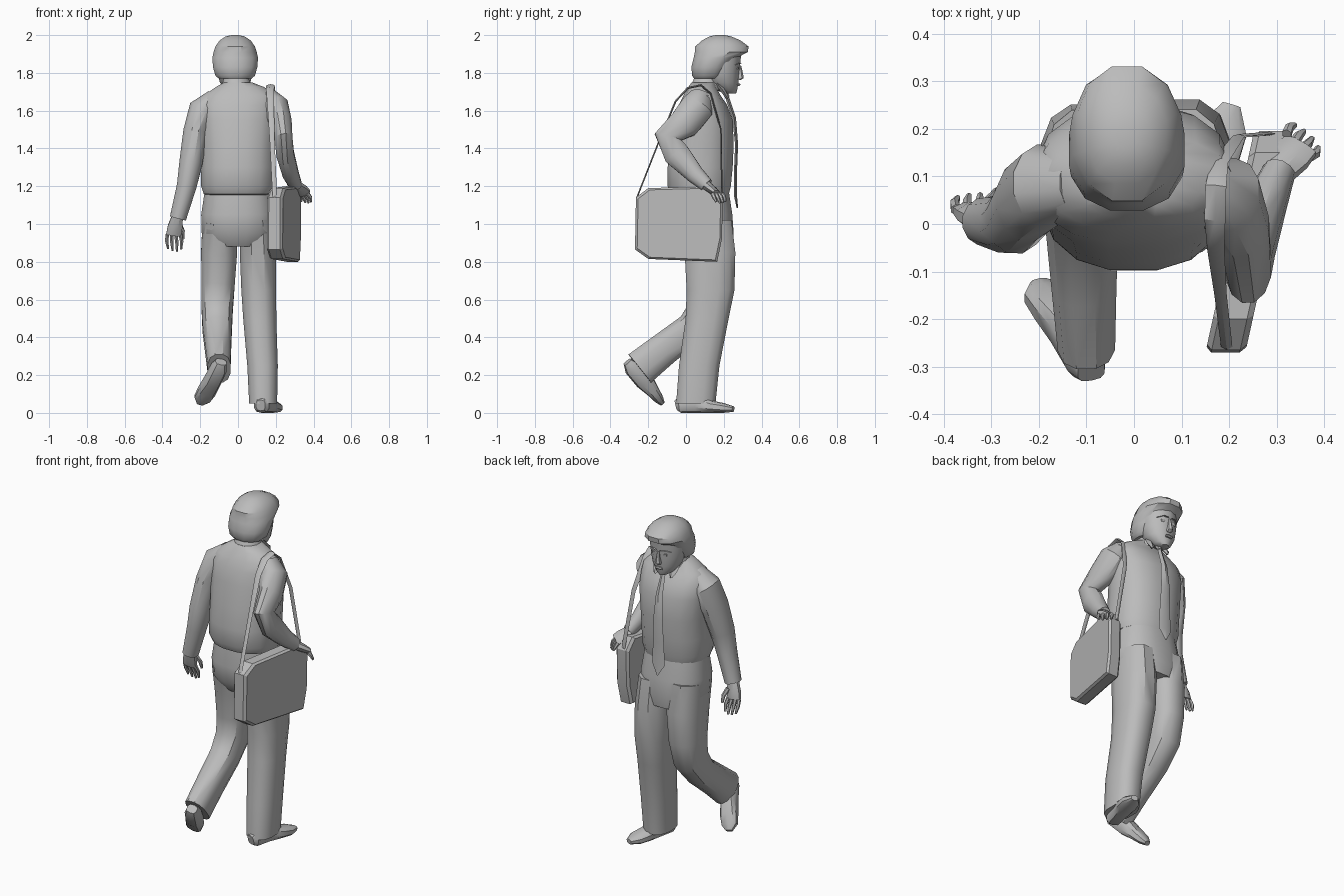
import bpy, math
from mathutils import Vector

grey = bpy.data.materials.new("plain_grey")
grey.diffuse_color = (0.5, 0.5, 0.5, 1)


def make(name, verts, faces, angle=35):
    me = bpy.data.meshes.new(name)
    me.from_pydata(verts, [], faces)
    me.materials.append(grey)
    me.shade_smooth()
    me.set_sharp_from_angle(angle=math.radians(angle))
    ob = bpy.data.objects.new(name, me)
    bpy.context.collection.objects.link(ob)
    return ob


def skin(name, rings, angle=35):
    """Join equal rings of points into a closed skin."""
    n = len(rings[0])
    faces = [list(range(n))[::-1], [(len(rings) - 1) * n + i for i in range(n)]]
    for r in range(len(rings) - 1):
        for i in range(n):
            j = (i + 1) % n
            faces.append((r * n + i, r * n + j, r * n + n + j, r * n + n + i))
    return make(name, [p for ring in rings for p in ring], faces, angle)


def loft(name, secs, n=12, level=False, e=1.0, angle=35):
    """Sections are (x, y, z, half width, half depth), level or square to the path."""
    pts = [Vector(s[:3]) for s in secs]
    rings = []
    for k, s in enumerate(secs):
        t = Vector((0, 0, 1))
        if not level:
            t = (pts[min(k + 1, len(pts) - 1)] - pts[max(k - 1, 0)]).normalized()
        u = (Vector((1, 0, 0)) - t * t.x).normalized()
        v = t.cross(u)
        ring = []
        for i in range(n):
            a = 2 * math.pi * (i + 0.5 * (n > 4)) / n
            c, d = math.cos(a), math.sin(a)
            ring.append(pts[k] + u * s[3] * math.copysign(abs(c) ** e, c)
                        + v * s[4] * math.copysign(abs(d) ** e, d))
        rings.append(ring)
    return skin(name, rings, angle)


# shirt with a loose hem over the belt
loft("shirt", [(0, .08, 1.15, .165, .13), (0, .075, 1.16, .185, .155), (0, .07, 1.2, .198, .17),
               (0, .075, 1.3, .198, .175), (0, .085, 1.42, .2, .17), (0, .095, 1.55, .21, .155),
               (0, .09, 1.63, .21, .13), (.012, .085, 1.68, .195, .1), (.01, .085, 1.725, .13, .075),
               (0, .095, 1.75, .075, .065)], 16, True, .85)
loft("collar", [(-.005, .1, 1.71, .09, .085), (-.01, .11, 1.77, .068, .07)], 12, True)

# trousers: hips, straight leg and trailing leg
loft("hips", [(0, .085, 1.2, .175, .14), (0, .088, 1.05, .198, .16), (0, .095, .95, .195, .16),
              (0, .115, .88, .15, .13)], 16, True, .85)
loft("right_trouser_leg", [(.1, .1, 1.02, .09, .145), (.105, .127, .85, .098, .138),
                           (.11, .13, .65, .095, .13), (.115, .112, .5, .09, .117),
                           (.13, .07, .25, .083, .11), (.133, .052, .05, .076, .107)], 12, True, .8)
loft("left_trouser_leg", [(-.1, .1, 1.02, .09, .145), (-.1, .125, .85, .098, .13),
                          (-.105, .13, .68, .09, .115), (-.11, .11, .55, .085, .1),
                          (-.11, .03, .45, .08, .085), (-.105, -.12, .335, .07, .09),
                          (-.1, -.245, .235, .062, .098)], 12, False, .8)

# shoes, each lofted from heel to toe
loft("right_shoe", [(.12, -.05, .04, .025, .03), (.125, -.03, .045, .042, .045),
                    (.145, .06, .05, .045, .05), (.17, .14, .032, .052, .032),
                    (.19, .2, .026, .05, .026), (.205, .25, .02, .02, .015)], 10, False, .7)
loft("left_shoe", [(-.09, -.31, .27, .03, .025), (-.1, -.285, .24, .043, .045),
                   (-.135, -.22, .17, .045, .05), (-.165, -.175, .115, .05, .035),
                   (-.19, -.145, .075, .045, .026), (-.2, -.125, .05, .02, .014)], 10, False, .7)

# sleeves
loft("left_sleeve", [(-.12, .085, 1.67, .05, .06), (-.185, .08, 1.6, .08, .09),
                     (-.225, .05, 1.48, .068, .09), (-.25, .01, 1.32, .063, .075),
                     (-.272, 0, 1.2, .054, .062), (-.318, .005, 1.03, .045, .05)], 12)
loft("right_sleeve", [(.15, .08, 1.68, .05, .06), (.195, .06, 1.62, .075, .09),
                      (.225, -.01, 1.53, .062, .085), (.24, -.095, 1.46, .05, .075),
                      (.25, -.05, 1.37, .048, .072), (.28, .05, 1.26, .044, .05),
                      (.305, .11, 1.205, .035, .038)], 12)


def hand(side, palm, base, spread, reach, thumb):
    """Palm, four bent fingers and a thumb."""
    loft(side + "_palm", palm, 8)
    base, spread, reach = Vector(base), Vector(spread), Vector(reach)
    for i in range(4):
        a = base + spread * (i - 1.5)
        length = (.85, 1, 1.05, .9)[i]
        b = a + reach * .55 * length + spread * (i - 1.5) * .15
        c = a + reach * length + Vector((0, 0, -.012))
        loft(f"{side}_finger_{i + 1}", [(*a, .011, .012), (*b, .01, .011), (*c, .006, .006)], 6)
    loft(side + "_thumb", thumb, 6)


hand("left", [(-.318, .005, 1.05, .03, .03), (-.333, .02, .985, .042, .028), (-.34, .03, .94, .044, .018)],
     (-.34, .03, .945), (.023, 0, 0), (.005, .03, -.075),
     [(-.31, .04, 1.0, .014, .015), (-.292, .06, .96, .012, .012), (-.29, .07, .92, .007, .007)])
hand("right", [(.3, .1, 1.21, .03, .028), (.328, .14, 1.18, .045, .024), (.35, .165, 1.16, .042, .017)],
     (.345, .165, 1.16), (.016, -.016, 0), (.02, .022, -.035),
     [(.3, .13, 1.18, .014, .014), (.292, .165, 1.15, .012, .012), (.3, .185, 1.125, .007, .007)])

# neck, face and hair
hx = -.015
loft("neck", [(-.005, .1, 1.7, .06, .06), (-.01, .125, 1.76, .06, .062), (hx, .15, 1.82, .065, .07)], 10)
loft("face", [(hx, .235, 1.69, .025, .03), (hx, .22, 1.705, .05, .05), (hx, .195, 1.75, .083, .083),
              (hx, .185, 1.8, .096, .098), (hx, .185, 1.85, .102, .102), (hx, .185, 1.92, .1, .11)], 14, True)
loft("nose", [(hx, .28, 1.84, .008, .012), (hx, .285, 1.8, .012, .016),
              (hx, .286, 1.772, .018, .02), (hx, .275, 1.762, .014, .012)], 6, True, 1, 25)
loft("hair", [(hx, .115, 1.77, .09, .075), (hx, .12, 1.785, .108, .09), (hx, .13, 1.83, .121, .105),
              (hx, .155, 1.88, .125, .118), (hx, .187, 1.91, .118, .145), (hx, .19, 1.94, .108, .146),
              (hx, .187, 1.972, .085, .105), (hx, .182, 1.993, .052, .06), (hx, .18, 2.0, .02, .025)],
     12, True, .92)
for sx in (-1, 1):
    side = "left" if sx < 0 else "right"
    loft(side + "_eyebrow", [(hx + sx * .015, .286, 1.848, .006, .008), (hx + sx * .04, .278, 1.852, .006, .01),
                             (hx + sx * .065, .26, 1.842, .005, .007)], 6, True)
    loft(side + "_eye", [(hx + sx * .035, .273, 1.817, .014, .006), (hx + sx * .035, .275, 1.83, .016, .006)], 8, True)
    loft(side + "_collar_point", [(hx + sx * .05, .165, 1.745, .02, .012), (sx * .05, .2, 1.70, .03, .012),
                                  (sx * .055, .22, 1.665, .006, .008)], 4)
loft("lips", [(hx, .276, 1.73, .022, .006), (hx, .282, 1.737, .026, .007), (hx, .28, 1.745, .02, .006)], 8, True)

# necktie hanging clear of the shirt
loft("tie_knot", [(0, .195, 1.72, .022, .014), (0, .22, 1.67, .014, .012)], 6)
loft("tie", [(0, .215, 1.68, .014, .01), (0, .255, 1.56, .022, .01), (0, .268, 1.42, .03, .008),
             (0, .262, 1.28, .036, .008), (0, .262, 1.15, .042, .008), (0, .272, 1.085, .004, .004)], 4)

# shoulder bag: rounded panel turned outward at the front
outline = [(-.265, 1.14), (-.2, 1.19), (.15, 1.2), (.195, 1.13), (.19, .92), (.165, .8), (-.2, .815), (-.27, .865)]
rings = []
for off, s in ((-.042, .95), (-.03, 1), (.03, 1), (.042, .95)):
    ring = []
    for y, z in outline:
        y, z = -.035 + (y + .035) * s, 1 + (z - 1) * s
        ring.append((.192 + (y + .27) * .22 + off, y, z))
    rings.append(ring)
skin("bag", rings, 20)

# shoulder strap
loft("strap", [(.195, -.26, 1.14, .012, .004), (.182, -.15, 1.42, .013, .004), (.172, -.055, 1.65, .018, .005),
               (.17, .01, 1.72, .022, .006), (.172, .08, 1.735, .022, .006), (.18, .13, 1.69, .018, .005),
               (.22, .185, 1.5, .013, .004), (.285, .19, 1.14, .012, .004)], 4)
